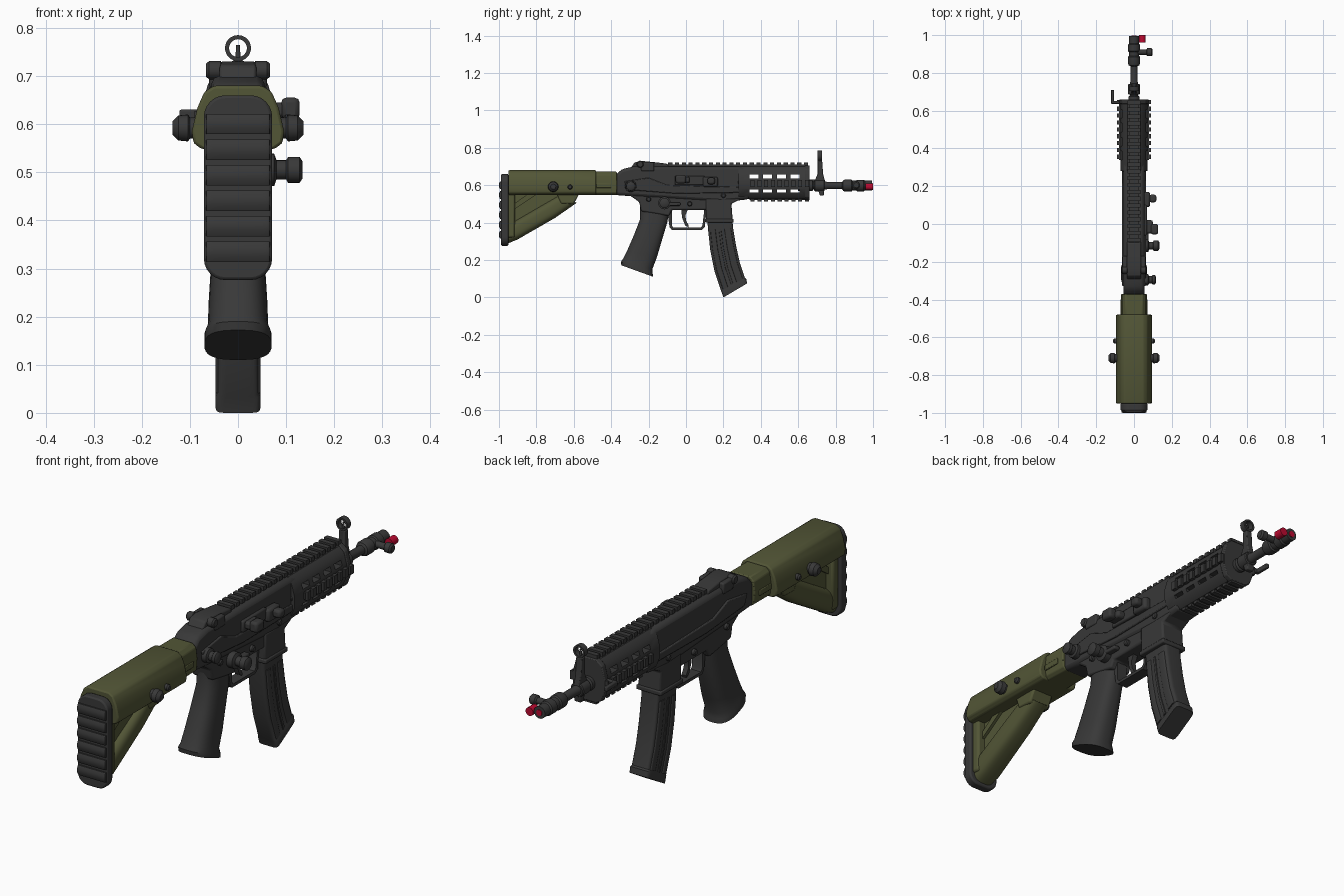
import bpy, bmesh, math
from mathutils import Vector, Matrix


def material(name, rgb):
    m = bpy.data.materials.new(name)
    m.diffuse_color = (*rgb, 1)
    return m


DARK = material("charcoal", (0.04, 0.04, 0.04))
OLIVE = material("olive", (0.085, 0.092, 0.037))
RED = material("red", (0.5, 0.003, 0.03))


def finish(name, bm, mat, bevel=0):
    bmesh.ops.recalc_face_normals(bm, faces=bm.faces)
    me = bpy.data.meshes.new(name)
    bm.to_mesh(me)
    bm.free()
    me.materials.append(mat)
    ob = bpy.data.objects.new(name, me)
    bpy.context.collection.objects.link(ob)
    if bevel:
        mod = ob.modifiers.new("bevel", "BEVEL")
        mod.width, mod.segments, mod.limit_method = bevel, 2, "ANGLE"
    return ob


def skin(bm, rings):
    """Bridge rings of points and cap both ends."""
    rings = [[bm.verts.new(p) for p in r] for r in rings]
    n = len(rings[0])
    for a, b in zip(rings, rings[1:]):
        for i in range(n):
            bm.faces.new((a[i], a[(i + 1) % n], b[(i + 1) % n], b[i]))
    bm.faces.new(rings[0])
    bm.faces.new(rings[-1])


def prism(name, pts, a, b, mat=DARK, axis="X", bevel=0):
    """Extrude a (y,z) outline along x, or an (x,z) outline along y."""
    bm = bmesh.new()
    skin(bm, [[(t, p, q) if axis == "X" else (p, t, q) for p, q in pts] for t in (a, b)])
    return finish(name, bm, mat, bevel)


def boxes(name, items, mat=DARK, bevel=0):
    """Boxes given as (x0,x1,y0,y1,z0,z1), all in one object."""
    bm = bmesh.new()
    for x0, x1, y0, y1, z0, z1 in items:
        skin(bm, [[(x0, y0, z), (x1, y0, z), (x1, y1, z), (x0, y1, z)] for z in (z0, z1)])
    return finish(name, bm, mat, bevel)


def loft(name, sections, mat=DARK, power=3, seg=28):
    """Sections: back (y,z), front (y,z), half width; superellipse rings."""
    def s(v):
        return math.copysign(abs(v) ** (2 / power), v)
    rings = []
    for (y0, z0), (y1, z1), w in sections:
        ring = []
        for i in range(seg):
            t = math.tau * (i + 0.5) / seg
            k = 0.5 + 0.5 * s(math.cos(t))
            ring.append((w * s(math.sin(t)), y0 + (y1 - y0) * k, z0 + (z1 - z0) * k))
        rings.append(ring)
    bm = bmesh.new()
    skin(bm, rings)
    return finish(name, bm, mat)


def turned(name, start, direction, profile, mat=DARK, seg=24):
    """Lathe (distance, radius) pairs around an axis."""
    d = Vector(direction).normalized()
    u = d.orthogonal().normalized()
    v = d.cross(u)
    bm = bmesh.new()
    skin(bm, [[Vector(start) + d * t + r * (math.cos(math.tau * i / seg) * u + math.sin(math.tau * i / seg) * v)
               for i in range(seg)] for t, r in profile])
    return finish(name, bm, mat)


def mirrored(half):
    return half + [(-x, z) for x, z in reversed(half)]


# Butt pad with soft horizontal ribs
def pad_outline(w, z0, z1, r):
    out = []
    for cx, cz, a0 in ((w - r, z1 - r, 0), (r - w, z1 - r, 90), (r - w, z0 + r, 180), (w - r, z0 + r, 270)):
        out += [(cx + r * math.cos(math.radians(a0 + k * 15)), cz + r * math.sin(math.radians(a0 + k * 15)))
                for k in range(7)]
    return out


prism("butt_pad", pad_outline(0.071, 0.276, 0.66, 0.045), -0.988, -0.95, DARK, "Y", 0.006)
for i in range(6):
    z = 0.335 + i * 0.053
    loft(f"pad_rib_{i}", [((-1.0, z), (-0.975, z), 0.064)] and
         [((-0.994, z - 0.021), (-0.98, z - 0.021), 0.066), ((-1.0, z - 0.008), (-0.98, z - 0.008), 0.067),
          ((-1.0, z + 0.008), (-0.98, z + 0.008), 0.067), ((-0.994, z + 0.021), (-0.98, z + 0.021), 0.066)], DARK, 8)

# Stock
prism("stock_body", mirrored([(0.05, 0.68), (0.07, 0.667), (0.084, 0.635), (0.096, 0.585), (0.092, 0.56), (0.075, 0.548)]),
      -0.95, -0.48, OLIVE, "Y", 0.006)
prism("stock_neck", mirrored([(0.045, 0.672), (0.062, 0.655), (0.068, 0.61), (0.064, 0.56), (0.05, 0.548)]),
      -0.49, -0.37, OLIVE, "Y", 0.004)
prism("stock_web", [(-0.95, 0.56), (-0.95, 0.31), (-0.6, 0.52), (-0.6, 0.56)], -0.024, 0.024, OLIVE)
loft("stock_strut", [((-0.955, 0.39), (-0.955, 0.287), 0.05), ((-0.93, 0.40), (-0.90, 0.31), 0.055),
                     ((-0.75, 0.505), (-0.70, 0.425), 0.05), ((-0.655, 0.56), (-0.585, 0.505), 0.045)], OLIVE)
boxes("stock_rear_post", [(-0.058, 0.058, -0.955, -0.915, 0.32, 0.57)], OLIVE, 0.01)
prism("stock_inner_brace", [(-0.92, 0.50), (-0.92, 0.47), (-0.80, 0.55), (-0.85, 0.55)], -0.036, 0.036, OLIVE)
prism("stock_lug", [(-0.69, 0.555), (-0.67, 0.50), (-0.60, 0.50), (-0.57, 0.555)], -0.05, 0.05, OLIVE, bevel=0.008)
for side, s in (("left", -1), ("right", 1)):
    turned(f"stock_knob_{side}", (s * 0.07, -0.71, 0.592), (s, 0, 0),
           [(0, 0.022), (0.03, 0.022), (0.034, 0.028), (0.054, 0.026), (0.066, 0.014)])
    turned(f"stock_pin_{side}", (s * 0.07, -0.62, 0.59), (s, 0, 0), [(0, 0.013), (0.034, 0.013), (0.04, 0.008)])
    boxes(f"stock_latch_{side}", [(min(s * .06, s * .072), max(s * .06, s * .072), -0.48, -0.40, 0.585, 0.61)], OLIVE, 0.003)

# Receiver
prism("upper_receiver", [(-0.385, 0.548), (-0.39, 0.64), (-0.345, 0.685), (-0.28, 0.70), (0.28, 0.70), (0.34, 0.685),
                         (0.34, 0.525), (0.2, 0.51), (-0.28, 0.54)], -0.055, 0.055, DARK, bevel=0.016)
prism("lower_receiver", [(-0.31, 0.58), (-0.30, 0.545), (-0.25, 0.51), (-0.24, 0.46), (-0.09, 0.435), (-0.075, 0.468),
                         (0.11, 0.468), (0.2, 0.5), (0.25, 0.52), (0.25, 0.6)], -0.049, 0.049, DARK, bevel=0.008)
prism("magazine_well", [(0.105, 0.53), (0.108, 0.40), (0.25, 0.408), (0.243, 0.50), (0.30, 0.53)], -0.055, 0.055, DARK, bevel=0.008)
boxes("well_lip", [(-0.06, 0.06, 0.103, 0.255, 0.40, 0.42)], DARK, 0.005)
for s in (-1, 1):
    tag = "right" if s > 0 else "left"
    prism(f"side_panel_{tag}", [(-0.33, 0.62), (-0.31, 0.575), (-0.05, 0.555), (0.28, 0.56), (0.30, 0.59), (-0.1, 0.60), (-0.2, 0.64)],
          s * 0.05, s * 0.063, DARK, bevel=0.004)
    for k, (y, z) in enumerate(((-0.2, 0.525), (0.02, 0.50), (0.2, 0.545), (0.29, 0.615))):
        turned(f"pin_{tag}_{k}", (s * 0.045, y, z), (s, 0, 0), [(0, 0.013), (0.015, 0.013), (0.019, 0.009)], seg=16)

# Right side controls
boxes("ejection_port", [(0.05, 0.068, -0.06, 0.10, 0.60, 0.65)], DARK, 0.006)
boxes("charging_handle", [(0.05, 0.10, -0.05, 0.02, 0.612, 0.645), (0.09, 0.128, -0.055, 0.0, 0.61, 0.655)], DARK, 0.01)
boxes("case_deflector", [(0.05, 0.085, 0.09, 0.17, 0.59, 0.645), (0.08, 0.118, 0.115, 0.155, 0.605, 0.64)], DARK, 0.01)
turned("selector_hub", (0.04, -0.115, 0.505), (1, 0, 0), [(0, 0.034), (0.035, 0.034), (0.04, 0.02), (0.06, 0.02),
                                                         (0.064, 0.027), (0.088, 0.027), (0.094, 0.018)])
boxes("selector_lever", [(0.05, 0.078, -0.11, -0.03, 0.49, 0.508)], DARK, 0.005)
turned("rear_release", (0.045, -0.295, 0.595), (1, 0, 0), [(0, 0.032), (0.03, 0.03), (0.034, 0.02), (0.05, 0.02),
                                                        (0.054, 0.025), (0.066, 0.024), (0.071, 0.016)])

# Rear sight
prism("rear_sight_base", [(-0.30, 0.685), (-0.275, 0.722), (-0.24, 0.73), (-0.16, 0.722), (-0.10, 0.715), (-0.09, 0.69)],
      -0.038, 0.038, DARK, bevel=0.006)
turned("rear_sight_drum", (-0.066, -0.245, 0.712), (1, 0, 0),
       [(0, 0.014), (0.006, 0.019), (0.03, 0.019), (0.034, 0.014), (0.098, 0.014), (0.102, 0.019), (0.126, 0.019), (0.132, 0.014)])
boxes("rear_sight_wings", [(s * 0.048 - 0.012, s * 0.048 + 0.012, -0.24, -0.17, 0.675, 0.722) for s in (-1, 1)], DARK, 0.006)

# Hand guard with open slots
guard = prism("hand_guard", mirrored([(0.035, 0.70), (0.058, 0.68), (0.072, 0.63), (0.072, 0.58), (0.055, 0.54), (0.035, 0.525)]),
              0.28, 0.645, DARK, "Y")
slots = [(-0.2, 0.2, y, y + 0.047, z, z + h) for y in (0.34, 0.412, 0.487, 0.56) for z, h in ((0.636, 0.022), (0.562, 0.014))]
cutter = boxes("slot_cutter", slots, DARK)
cutter.hide_render = True
mod = guard.modifiers.new("slots", "BOOLEAN")
mod.operation, mod.object = "DIFFERENCE", cutter
bpy.context.view_layer.objects.active = guard
bpy.ops.object.modifier_apply(modifier="slots")
bpy.data.objects.remove(cutter)
prism("guard_end_cap", mirrored([(0.035, 0.706), (0.062, 0.685), (0.077, 0.63), (0.077, 0.58), (0.06, 0.535), (0.035, 0.52)]),
      0.635, 0.66, DARK, "Y", 0.004)

# Toothed rails: top, bottom and both sides
boxes("top_rail", [(-0.026, 0.026, -0.1, 0.65, 0.69, 0.71)] +
      [(-0.034, 0.034, y, y + 0.022, 0.703, 0.721) for y in [-0.095 + 0.0363 * i for i in range(21)]])
teeth = [0.345 + 0.0363 * i for i in range(9)]
boxes("bottom_rail", [(-0.024, 0.024, 0.34, 0.645, 0.52, 0.54)] + [(-0.034, 0.034, y, y + 0.022, 0.513, 0.53) for y in teeth])
for s in (-1, 1):
    def span(a, b):
        return (min(s * a, s * b), max(s * a, s * b))
    boxes("side_rail_" + ("right" if s > 0 else "left"), [(*span(0.06, 0.08), 0.34, 0.645, 0.595, 0.622)] +
          [(*span(0.075, 0.09), y, y + 0.022, 0.59, 0.627) for y in teeth])
boxes("sling_hook", [(-0.122, -0.075, 0.636, 0.652, 0.61, 0.63), (-0.122, -0.106, 0.64, 0.71, 0.61, 0.63)], DARK, 0.004)

# Barrel and muzzle
turned("barrel", (0, 0.6, 0.598), (0, 1, 0), [(0, 0.03), (0.075, 0.03), (0.08, 0.021), (0.15, 0.021), (0.155, 0.019), (0.235, 0.019),
       (0.24, 0.028), (0.25, 0.032), (0.285, 0.032), (0.29, 0.026), (0.31, 0.026), (0.315, 0.031), (0.35, 0.031), (0.356, 0.026), (0.394, 0.026)])
turned("muzzle_knob", (0.01, 0.91, 0.60), (1, 0, 0), [(0, 0.014), (0.055, 0.014), (0.06, 0.021), (0.083, 0.021), (0.089, 0.014)])
turned("red_tip", (0.044, 0.96, 0.592), (0, 1, 0), [(0, 0.018), (0.04, 0.018)], RED)
turned("red_bore", (0, 0.985, 0.598), (0, 1, 0), [(0, 0.013), (0.013, 0.013)], RED)

# Front sight
turned("front_sight_collar", (0, 0.685, 0.598), (0, 1, 0), [(0, 0.027), (0.004, 0.031), (0.052, 0.031), (0.056, 0.027)])
prism("front_sight_post", [(0.685, 0.615), (0.703, 0.66), (0.702, 0.732), (0.728, 0.732), (0.733, 0.66), (0.745, 0.615)],
      -0.014, 0.014, DARK, bevel=0.004)
prism("front_sight_lug", [(0.70, 0.60), (0.715, 0.545), (0.737, 0.545), (0.742, 0.60)], -0.016, 0.016, DARK, bevel=0.004)
bm = bmesh.new()
prof = [(0.0185, 0.703), (0.027, 0.703), (0.027, 0.728), (0.0185, 0.728)]
rows = [[bm.verts.new((r * math.cos(t), y, 0.758 + r * math.sin(t))) for r, y in prof]
        for t in [math.tau * i / 28 for i in range(28)]]
for i in range(28):
    for j in range(4):
        bm.faces.new((rows[i - 1][j], rows[i][j], rows[i][(j + 1) % 4], rows[i - 1][(j + 1) % 4]))
finish("front_sight_ring", bm, DARK)
turned("front_sight_pin", (0, 0.715, 0.73), (0, 0, 1), [(0, 0.006), (0.034, 0.004)], seg=12)

# Grip
loft("grip", [((-0.245, 0.49), (-0.09, 0.46), 0.045), ((-0.245, 0.42), (-0.10, 0.40), 0.05), ((-0.28, 0.33), (-0.133, 0.29), 0.056),
              ((-0.315, 0.25), (-0.155, 0.215), 0.061), ((-0.338, 0.205), (-0.18, 0.15), 0.063), ((-0.348, 0.19), (-0.178, 0.13), 0.07),
              ((-0.346, 0.172), (-0.175, 0.11), 0.07)], DARK, 2.7)

# Curved magazine with side ribs
mag = [((0.112, 0.44), (0.246, 0.44), 0.043), ((0.118, 0.36), (0.252, 0.37), 0.043), ((0.13, 0.25), (0.268, 0.275), 0.043),
       ((0.152, 0.14), (0.288, 0.185), 0.043), ((0.187, 0.035), (0.315, 0.105), 0.043), ((0.19, 0.03), (0.322, 0.10), 0.047),
       ((0.2, 0.0), (0.327, 0.075), 0.047)]
loft("magazine", mag, DARK, 8)
for k, (f0, f1) in enumerate(((0.08, 0.3), (0.42, 0.52), (0.64, 0.92))):
    loft(f"magazine_rib_{k}", [(Vector(a).lerp(Vector(b), f0), Vector(a).lerp(Vector(b), f1), 0.047) for a, b, w in mag[1:5]], DARK, 8)

# Trigger and guard
prism("trigger_guard", [(-0.10, 0.46), (-0.088, 0.375), (-0.075, 0.36), (0.085, 0.36), (0.10, 0.375), (0.11, 0.47), (0.098, 0.47),
                        (0.088, 0.385), (0.078, 0.373), (-0.068, 0.373), (-0.076, 0.385), (-0.076, 0.47)], -0.024, 0.024)
prism("trigger", [(-0.025, 0.48), (-0.022, 0.43), (-0.005, 0.385), (0.012, 0.375), (0.015, 0.385), (0.0, 0.41), (-0.003, 0.44), (0.015, 0.48)],
      -0.011, 0.011)

# Smooth shading with crisp edges
for ob in bpy.context.scene.objects:
    ob.select_set(True)
bpy.context.view_layer.objects.active = guard
bpy.ops.object.shade_smooth_by_angle(angle=math.radians(35))
